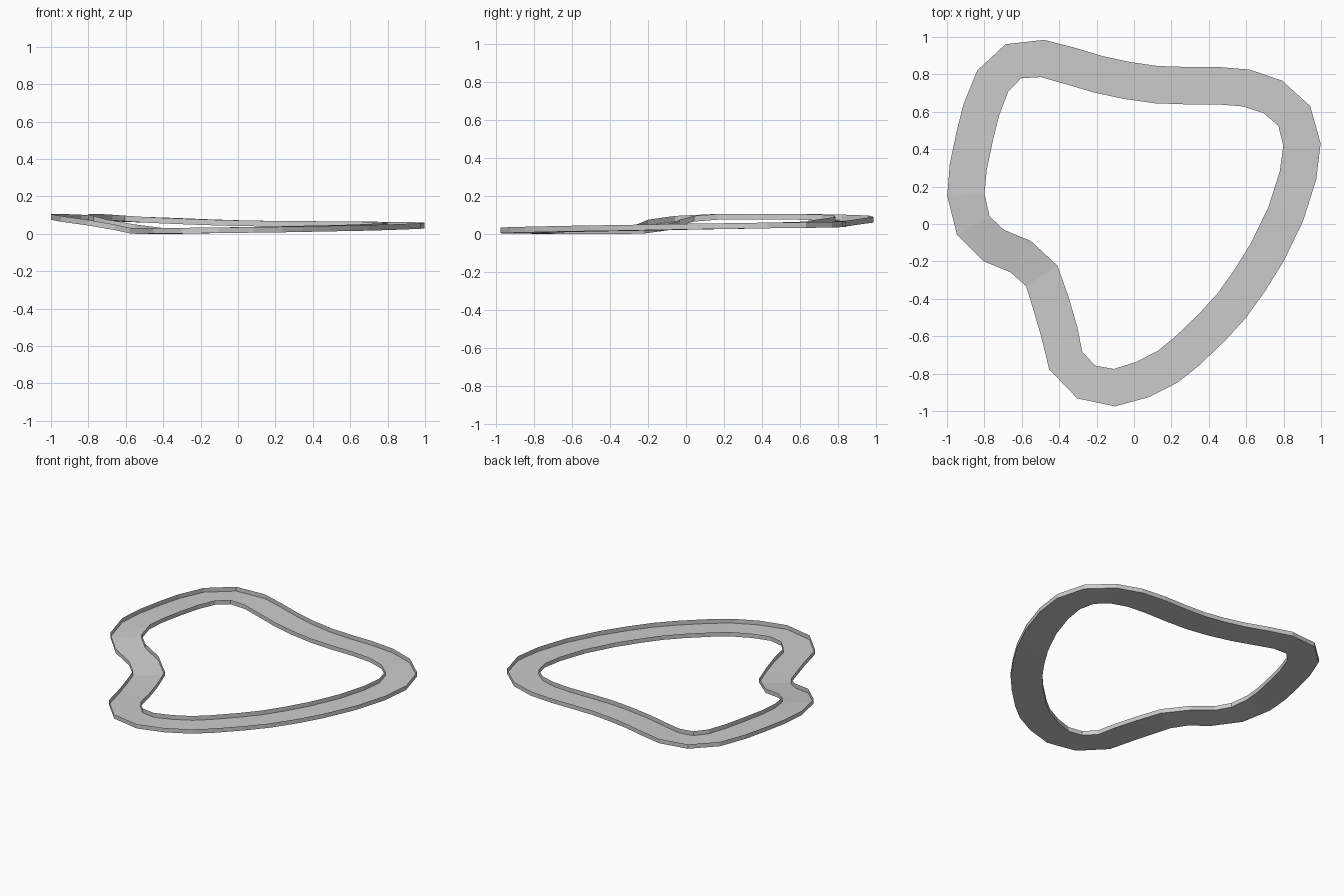
import bpy, bmesh
from mathutils import Vector

HALF_WIDTH = 0.1
WALL_HEIGHT = 0.03

# Centre line of the track, clockwise from the back left corner: x, y, road height
path = [
    (-0.645, 0.87, 0.067), (-0.49, 0.885, 0.06), (-0.34, 0.845, 0.054), (-0.19, 0.80, 0.048),
    (-0.035, 0.767, 0.043), (0.12, 0.745, 0.04), (0.27, 0.74, 0.038), (0.445, 0.74, 0.037),
    (0.60, 0.727, 0.036), (0.742, 0.68, 0.034), (0.857, 0.578, 0.032), (0.898, 0.425, 0.03),
    (0.877, 0.26, 0.027), (0.812, 0.055, 0.024), (0.713, -0.15, 0.02), (0.618, -0.303, 0.017),
    (0.522, -0.437, 0.015), (0.418, -0.551, 0.013), (0.278, -0.685, 0.01), (0.18, -0.763, 0.008),
    (0.045, -0.832, 0.006), (-0.105, -0.875, 0.004), (-0.255, -0.845, 0.002), (-0.365, -0.73, 0.001),
    (-0.40, -0.575, 0.0), (-0.445, -0.42, 0.0), (-0.493, -0.278, 0.002), (-0.605, -0.175, 0.02),
    (-0.75, -0.115, 0.045), (-0.86, -0.008, 0.065), (-0.899, 0.158, 0.075), (-0.886, 0.305, 0.076),
    (-0.852, 0.468, 0.076), (-0.815, 0.615, 0.075), (-0.755, 0.765, 0.072),
]
points = [Vector(p) for p in path]
count = len(points)
up = Vector((0, 0, 1))

# Open channel section at each point: outer wall top, outer edge, inner edge, inner wall top
bm = bmesh.new()
rings = []
for i, p in enumerate(points):
    before = (p - points[i - 1]).xy.normalized()
    after = (points[(i + 1) % count] - p).xy.normalized()
    along = (before + after).normalized()
    side = Vector((-along.y, along.x, 0)) * HALF_WIDTH
    lift = up * WALL_HEIGHT
    section = (p + side + lift, p + side, p - side, p - side + lift)
    rings.append([bm.verts.new(v) for v in section])

# Road floor and both side walls
for i in range(count):
    a, b = rings[i], rings[(i + 1) % count]
    for k in range(3):
        bm.faces.new((a[k], a[k + 1], b[k + 1], b[k]))
bm.normal_update()

mesh = bpy.data.meshes.new("track_loop")
bm.to_mesh(mesh)
bm.free()
track = bpy.data.objects.new("track_loop", mesh)
bpy.context.collection.objects.link(track)
